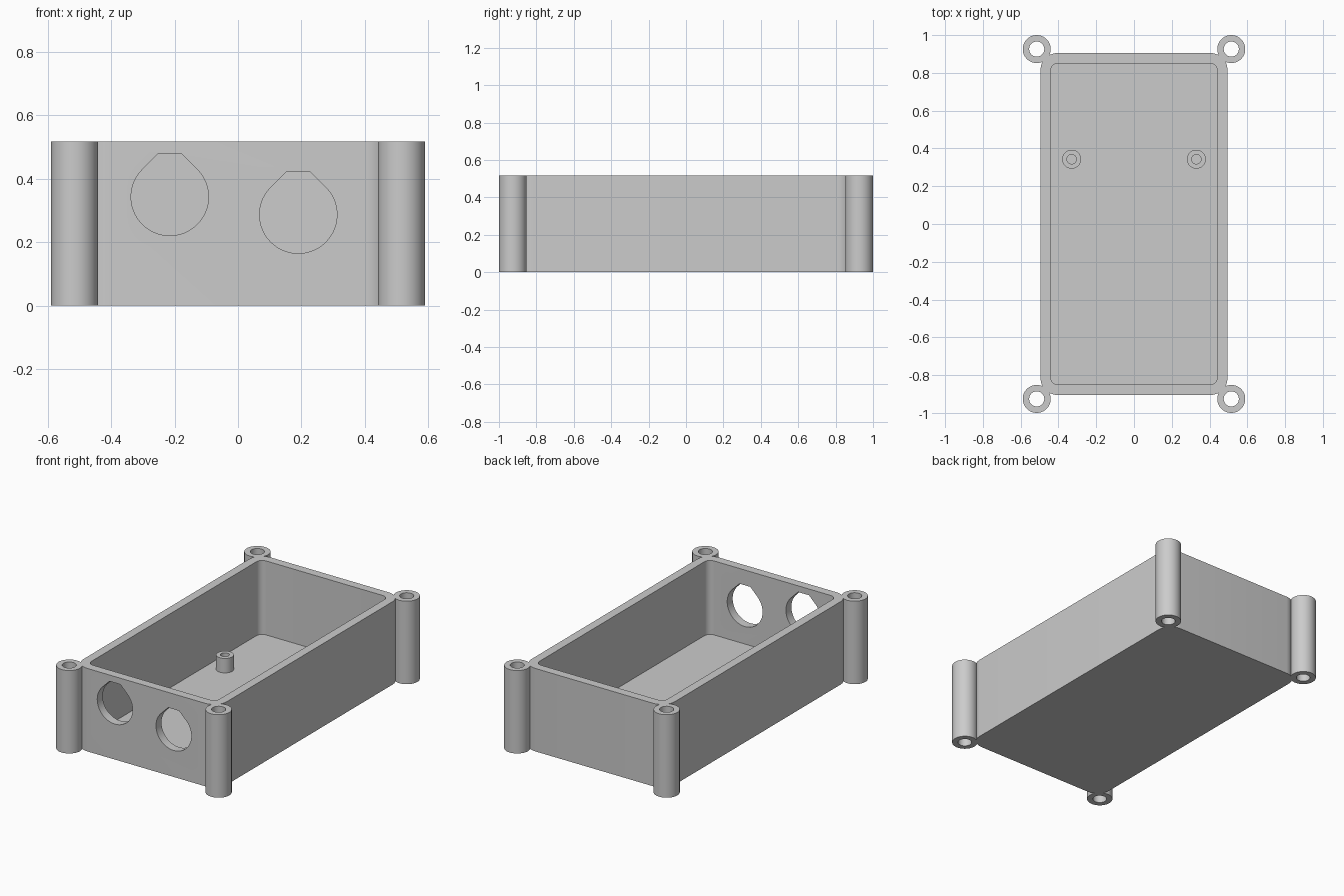
import bpy, bmesh
from math import sin, cos, pi, radians
from mathutils import Matrix

cube = bpy.data.objects.get("Cube")
if cube:
    bpy.data.objects.remove(cube)

HALF_X, HALF_Y, HEIGHT = 0.495, 0.905, 0.517
WALL, FLOOR = 0.054, 0.056

grey = bpy.data.materials.new("grey plastic")
grey.use_nodes = True
color = (0.6, 0.6, 0.6, 1)
grey.diffuse_color = color
grey.node_tree.nodes["Principled BSDF"].inputs["Base Color"].default_value = color


def arc(cx, cy, r, start, end, steps):
    angles = [radians(start + (end - start) * i / steps) for i in range(steps + 1)]
    return [(cx + r * cos(a), cy + r * sin(a)) for a in angles]


def circle(cx, cy, r, steps=64):
    return arc(cx, cy, r, 0, 360, steps)[:-1]


def rounded_rect(hx, hy, r):
    corners = [(1, 1, 0), (-1, 1, 90), (-1, -1, 180), (1, -1, 270)]
    return [p for sx, sy, a in corners
            for p in arc(sx * (hx - r), sy * (hy - r), r, a, a + 90, 12)]


def teardrop(cx, cz, r):
    # Round hole with 45 degree shoulders and a flat top
    top = r * 1.108
    half = r * 2 ** 0.5 - top
    return arc(cx, cz, r, 135, 405, 60) + [(cx + half, cz + top), (cx - half, cz + top)]


def prism(name, outline, low, high, matrix=None):
    bm = bmesh.new()
    face = bm.faces.new([bm.verts.new((x, y, low)) for x, y in outline])
    new = bmesh.ops.extrude_face_region(bm, geom=[face])["geom"]
    moved = [v for v in new if isinstance(v, bmesh.types.BMVert)]
    bmesh.ops.translate(bm, verts=moved, vec=(0, 0, high - low))
    bmesh.ops.recalc_face_normals(bm, faces=bm.faces)
    if matrix:
        bm.transform(matrix)
    mesh = bpy.data.meshes.new(name)
    bm.to_mesh(mesh)
    bm.free()
    mesh.materials.append(grey)
    obj = bpy.data.objects.new(name, mesh)
    bpy.context.collection.objects.link(obj)
    return obj


def select(obj):
    bpy.ops.object.select_all(action='DESELECT')
    obj.select_set(True)
    bpy.context.view_layer.objects.active = obj


def combine(obj, tool, operation):
    select(obj)
    mod = obj.modifiers.new(operation.lower(), 'BOOLEAN')
    mod.operation, mod.solver, mod.object = operation, 'EXACT', tool
    bpy.ops.object.modifier_apply(modifier=mod.name)
    bpy.data.objects.remove(tool)


def smooth(obj):
    select(obj)
    bpy.ops.object.shade_smooth_by_angle(angle=radians(30))


# Open box
box = prism("enclosure", rounded_rect(HALF_X, HALF_Y, 0.09), 0, HEIGHT)
cavity = rounded_rect(HALF_X - WALL, HALF_Y - WALL, 0.04)
combine(box, prism("cavity_cutter", cavity, FLOOR, HEIGHT + 0.1), 'DIFFERENCE')

# Corner screw posts, bored right through
for sx in (-1, 1):
    for sy in (-1, 1):
        x, y = sx * 0.515, sy * 0.926
        combine(box, prism("screw_post", circle(x, y, 0.074), 0, HEIGHT), 'UNION')
        combine(box, prism("bore_cutter", circle(x, y, 0.04), -0.1, HEIGHT + 0.1), 'DIFFERENCE')

# Two cable openings in the front wall
upright = Matrix.Rotation(pi / 2, 4, 'X')
for x, z in ((-0.215, 0.343), (0.19, 0.287)):
    cutter = prism("opening_cutter", teardrop(x, z, 0.122),
                   HALF_Y - 0.1, HALF_Y + 0.1, upright)
    combine(box, cutter, 'DIFFERENCE')
smooth(box)

# Hollow mounting standoffs on the floor
for side, x in (("left", 0.33), ("right", -0.33)):
    standoff = prism(side + "_standoff", circle(x, 0.343, 0.05), FLOOR - 0.005, 0.146)
    hole = prism("standoff_cutter", circle(x, 0.343, 0.025), 0, 0.3)
    combine(standoff, hole, 'DIFFERENCE')
    smooth(standoff)
